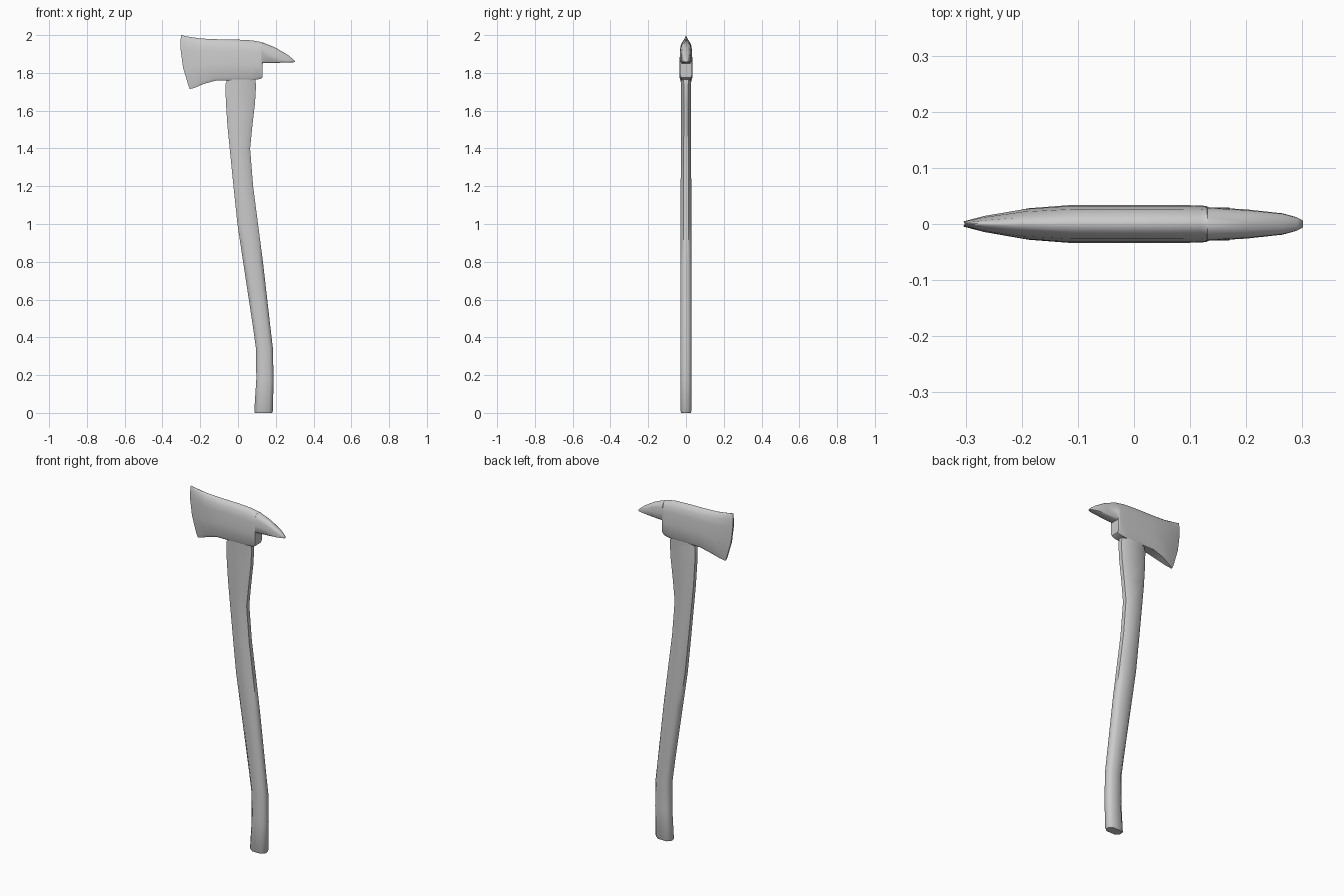
import bpy, bmesh


def loft(name, rings, angle):
    """Skin a list of equal-length point rings, cap both ends."""
    bm = bmesh.new()
    loops = [[bm.verts.new(p) for p in ring] for ring in rings]
    for a, b in zip(loops, loops[1:]):
        n = len(a)
        for i in range(n):
            j = (i + 1) % n
            bm.faces.new((a[i], a[j], b[j], b[i]))
    bm.faces.new(loops[0])
    bm.faces.new(loops[-1])
    bmesh.ops.remove_doubles(bm, verts=bm.verts, dist=0.0005)
    bmesh.ops.recalc_face_normals(bm, faces=bm.faces)
    mesh = bpy.data.meshes.new(name)
    bm.to_mesh(mesh)
    bm.free()
    obj = bpy.data.objects.new(name, mesh)
    bpy.context.collection.objects.link(obj)
    bpy.ops.object.select_all(action='DESELECT')
    obj.select_set(True)
    bpy.context.view_layer.objects.active = obj
    bpy.ops.object.shade_smooth_by_angle(angle=angle)
    return obj


# handle: (z, left x, right x, half thickness)
handle = [
    (0.00, 0.090, 0.180, 0.025), (0.008, 0.086, 0.185, 0.028),
    (0.18, 0.097, 0.188, 0.029), (0.34, 0.095, 0.185, 0.029),
    (0.45, 0.080, 0.172, 0.029), (0.80, 0.027, 0.132, 0.029),
    (1.00, -0.003, 0.106, 0.029), (1.20, -0.024, 0.080, 0.028),
    (1.40, -0.044, 0.064, 0.027), (1.52, -0.056, 0.076, 0.026),
    (1.64, -0.064, 0.090, 0.026), (1.74, -0.067, 0.096, 0.026),
    (1.752, -0.060, 0.092, 0.028), (1.80, -0.060, 0.092, 0.028),
]
# flattened octagon cross-section
OCT = [(-1, -.45), (-.6, -1), (.6, -1), (1, -.45),
       (1, .45), (.6, 1), (-.6, 1), (-1, .45)]
rings = []
for z, x0, x1, h in handle:
    c, r = (x0 + x1) / 2, (x1 - x0) / 2
    rings.append([(c + u * r, v * h, z) for u, v in OCT])
loft("handle", rings, 0.9)

# head: (bottom x, top x, bottom z, top z, half thickness, edge bulge)
head = [
    (-0.255, -0.302, 1.714, 2.000, 0.005, -0.018),
    (-0.225, -0.270, 1.723, 1.993, 0.015, -0.012),
    (-0.180, -0.200, 1.742, 1.982, 0.028, 0),
    (-0.110, -0.110, 1.761, 1.978, 0.034, 0),
    (0.000, 0.000, 1.761, 1.976, 0.034, 0),
    (0.075, 0.075, 1.761, 1.972, 0.034, 0),
    (0.118, 0.118, 1.768, 1.964, 0.033, 0),
    (0.130, 0.130, 1.776, 1.961, 0.032, 0),
    (0.131, 0.131, 1.851, 1.961, 0.030, 0),
    (0.200, 0.200, 1.853, 1.933, 0.026, 0),
    (0.265, 0.265, 1.855, 1.894, 0.019, 0),
    (0.290, 0.290, 1.856, 1.874, 0.012, 0),
    (0.301, 0.301, 1.857, 1.863, 0.006, 0),
]
# half cross-section: (height fraction, width fraction)
HALF = [(0, .75), (.07, 1), (.4, 1), (.72, .95), (.88, .78), (.97, .42), (1, .12)]
SECTION = [(t, w) for t, w in HALF] + [(t, -w) for t, w in reversed(HALF)]
rings = []
for xb, xt, zb, zt, h, bulge in head:
    rings.append([(xb + (xt - xb) * t + bulge * 4 * t * (1 - t),
                   w * h, zb + (zt - zb) * t) for t, w in SECTION])
loft("axe_head", rings, 0.9)
